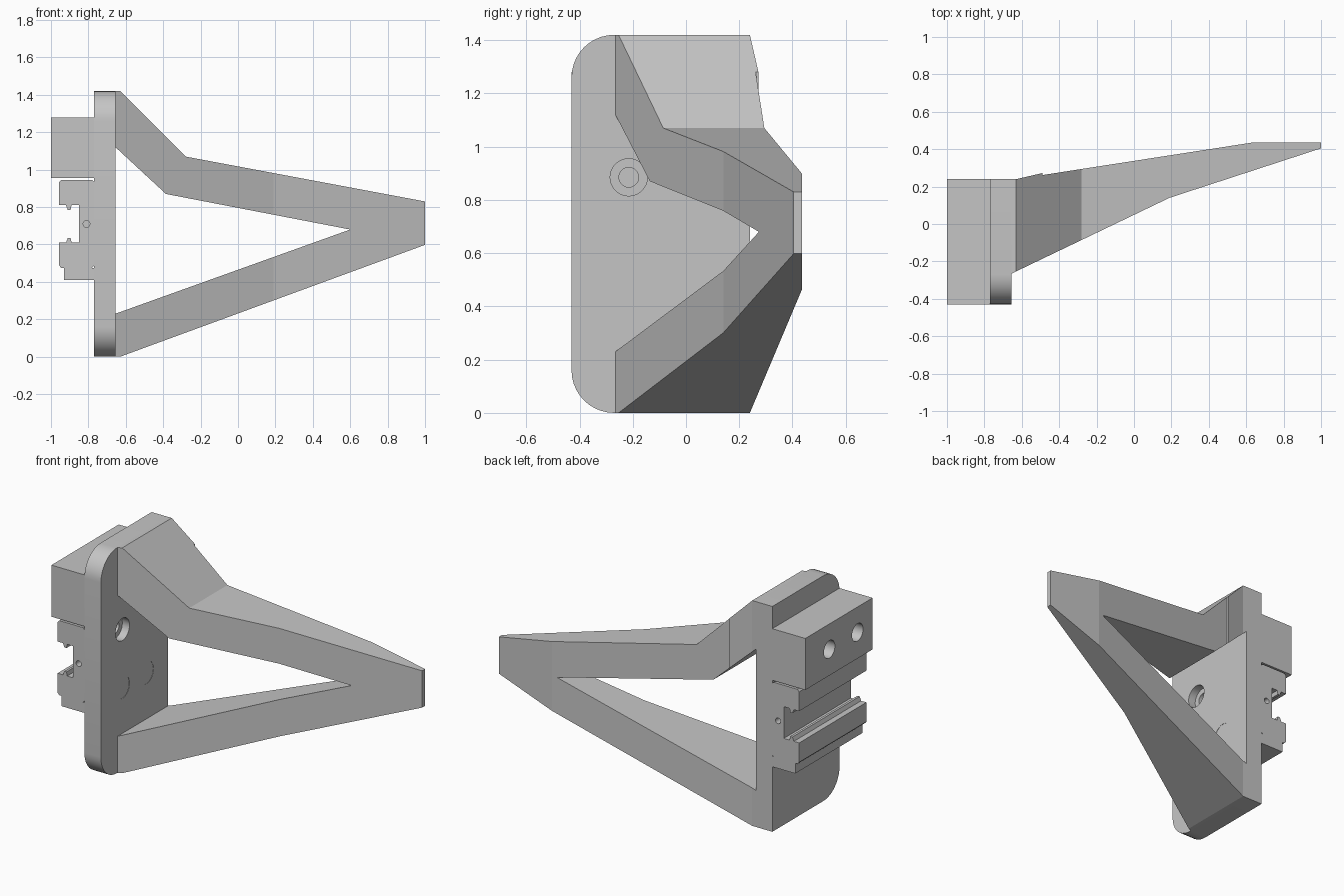
import bpy
import bmesh
from mathutils import Matrix, Vector

cube = bpy.data.objects.get("Cube")
if cube:
    bpy.data.objects.remove(cube, do_unlink=True)

grey = bpy.data.materials.new("plain grey")
grey.use_nodes = True
COLOUR = (0.56, 0.56, 0.56, 1)
grey.diffuse_color = COLOUR
grey.node_tree.nodes["Principled BSDF"].inputs["Base Color"].default_value = COLOUR

FRONT, BACK = -0.43, 0.24


def add_object(name, bm):
    bmesh.ops.recalc_face_normals(bm, faces=bm.faces)
    mesh = bpy.data.meshes.new(name)
    bm.to_mesh(mesh)
    bm.free()
    mesh.materials.append(grey)
    obj = bpy.data.objects.new(name, mesh)
    bpy.context.collection.objects.link(obj)
    return obj


def prism(name, outline, axis, start, end):
    """Extrude a 2D outline along one axis; outline holds the other two in order."""
    bm = bmesh.new()
    verts = []
    for point in outline:
        co = list(point)
        co.insert(axis, start)
        verts.append(bm.verts.new(co))
    face = bm.faces.new(verts)
    moved = bmesh.ops.extrude_face_region(bm, geom=[face])["geom"]
    shift = Vector((0, 0, 0))
    shift[axis] = end - start
    bmesh.ops.translate(bm, vec=shift,
                        verts=[g for g in moved if isinstance(g, bmesh.types.BMVert)])
    return add_object(name, bm)


def box(name, x0, x1, y0, y1, z0, z1):
    return prism(name, [(x0, y0), (x1, y0), (x1, y1), (x0, y1)], 2, z0, z1)


def rod(name, centre, radius, length, axis):
    bm = bmesh.new()
    turn = Matrix.Rotation(1.570796, 4, "Y" if axis == 0 else "X")
    bmesh.ops.create_cone(bm, cap_ends=True, segments=32, radius1=radius, radius2=radius,
                          depth=length, matrix=Matrix.Translation(centre) @ turn)
    return add_object(name, bm)


def select_only(obj):
    bpy.ops.object.select_all(action="DESELECT")
    bpy.context.view_layer.objects.active = obj
    obj.select_set(True)


def combine(obj, tool, operation="DIFFERENCE"):
    mod = obj.modifiers.new("cut", "BOOLEAN")
    mod.operation = operation
    mod.solver = "EXACT"
    mod.object = tool
    select_only(obj)
    bpy.ops.object.modifier_apply(modifier=mod.name)
    bpy.data.objects.remove(tool, do_unlink=True)


def smooth(obj):
    select_only(obj)
    bpy.ops.object.shade_smooth_by_angle(angle=0.5)


# Mounting plate with two rounded front corners
plate = box("mounting_plate", -0.77, -0.655, FRONT, BACK, 0, 1.42)
bm = bmesh.new()
bm.from_mesh(plate.data)
corners = [e for e in bm.edges if all(v.co.y < FRONT + 0.01 for v in e.verts)
           and abs(e.verts[0].co.x - e.verts[1].co.x) > 0.05]
bmesh.ops.bevel(bm, geom=corners, offset=0.16, segments=10, profile=0.5, affect="EDGES")
bm.to_mesh(plate.data)
bm.free()

# Counterbored screw hole and two shallow round marks in the plate
combine(plate, rod("counterbore", (-0.655, -0.215, 0.885), 0.07, 0.1, 0))
combine(plate, rod("screw_hole", (-0.69, -0.215, 0.885), 0.037, 0.12, 0))
for y in (-0.215, 0.025):
    combine(plate, rod("round_mark", (-0.655, y, 0.52), 0.07, 0.004, 0))
smooth(plate)

# Open triangular arm: front outline trimmed by the tapering plan outline
arm = prism("triangular_arm", [
    (-0.655, 0), (-0.63, 0), (1, 0.598), (1, 0.83), (-0.28, 1.07), (-0.63, 1.42),
    (-0.655, 1.42), (-0.655, 1.12), (-0.385, 0.87), (0.6, 0.68), (-0.655, 0.23)],
    1, -0.6, 0.6)
plan = prism("arm_plan", [
    (-0.7, -0.287), (0.19, 0.14), (1.02, 0.411), (1.02, 0.435), (0.63, 0.435),
    (-0.63, 0.24), (-0.7, 0.24)], 2, -0.2, 1.6)
combine(arm, plan, "INTERSECT")

# Small raised wedge at the back of the upper arm
wedge = prism("arm_wedge", [(-0.63, 1.42), (-0.49, 1.28), (-0.49, 0.967), (-0.63, 1.097)],
              1, 0.1, 0.4)
wedge_plan = prism("wedge_plan", [(-0.66, 0.2), (-0.46, 0.2), (-0.46, 0.279), (-0.66, 0.233)],
                   2, 0.5, 1.6)
combine(wedge, wedge_plan, "INTERSECT")

# Upper clamp block with two bolt holes, and the lower ledge
block = box("clamp_block", -1, -0.77, FRONT, BACK, 0.955, 1.28)
for y in (0.0, -0.28):
    combine(block, rod("bolt_hole", (-0.9, y, 1.12), 0.055, 0.4, 0))
smooth(block)
box("lower_ledge", -0.93, -0.77, FRONT, BACK, 0.41, 0.475)

# Rail clip: half of the C-shaped section, mirrored about its middle height
MIDDLE = 0.71
half = [(-0.77, 0.225), (-0.78, 0.235), (-0.945, 0.235), (-0.957, 0.222), (-0.957, 0.1),
        (-0.92, 0.1), (-0.91, 0.075), (-0.895, 0.075), (-0.89, 0.1), (-0.85, 0.1)]
section = [(x, MIDDLE + h) for x, h in half]
section += [(x, MIDDLE - h) for x, h in reversed(half)]
clip = prism("rail_clip", section, 1, FRONT, BACK)
for y in (FRONT, BACK):
    combine(clip, rod("pin_hole", (-0.81, y, MIDDLE), 0.018, 0.2, 1))
smooth(clip)
